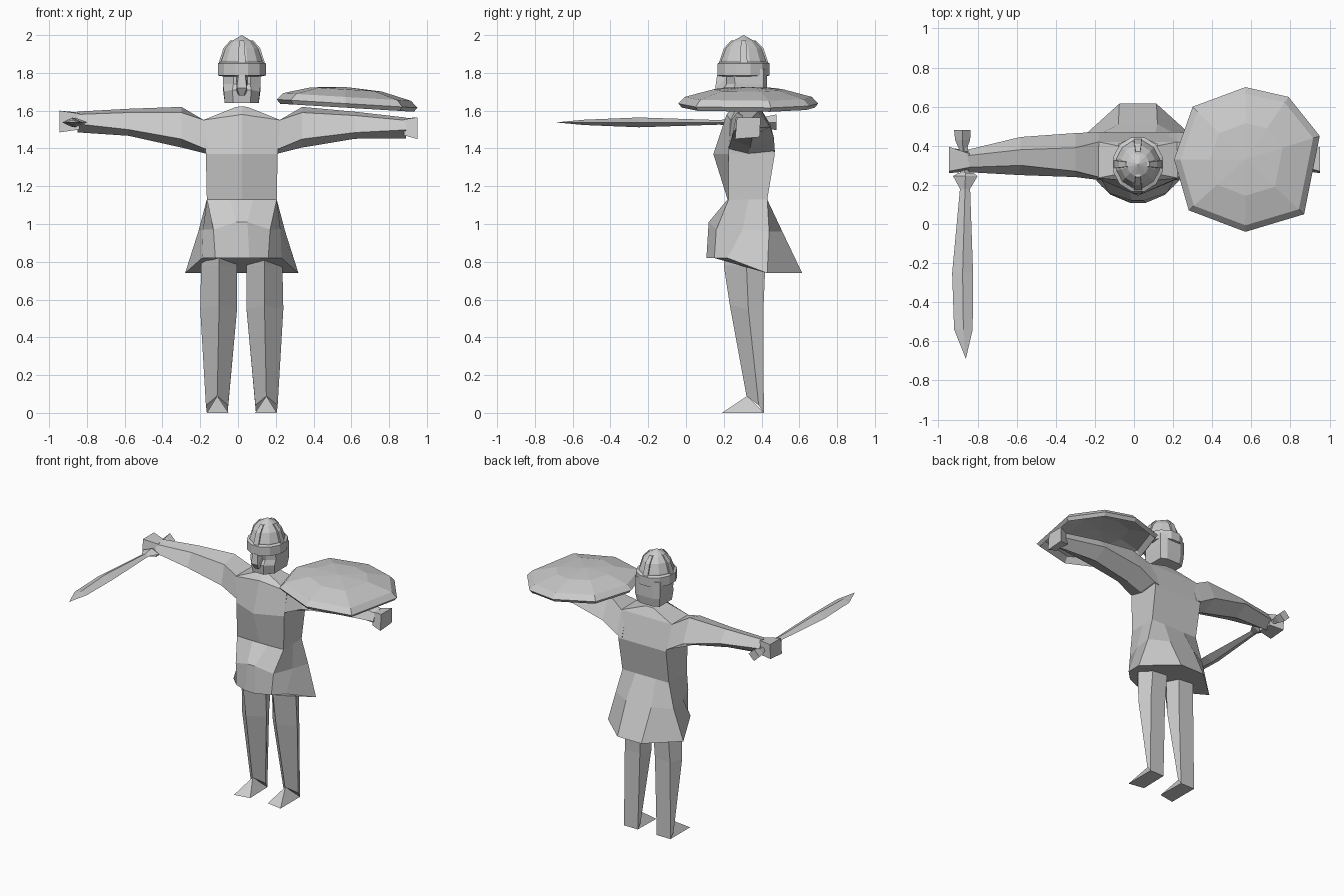
import bpy, bmesh, math
from mathutils import Vector

grey = bpy.data.materials.new("stone grey")
grey.diffuse_color = (0.6, 0.6, 0.6, 1)
CX, CY = 0.02, 0.305   # body axis


def finish(name, bm):
    bmesh.ops.recalc_face_normals(bm, faces=bm.faces)
    me = bpy.data.meshes.new(name)
    bm.to_mesh(me)
    bm.free()
    me.materials.append(grey)
    ob = bpy.data.objects.new(name, me)
    bpy.context.collection.objects.link(ob)
    return ob


def loft(name, rings, start=True, end=True):
    """Skin a list of equal rings; a one-point ring closes to a tip."""
    bm = bmesh.new()
    vs = [[bm.verts.new(p) for p in r] for r in rings]
    for a, b in zip(vs, vs[1:]):
        n = max(len(a), len(b))
        for i in range(n):
            j = (i + 1) % n
            if len(b) == 1:
                bm.faces.new((a[i], a[j], b[0]))
            elif len(a) == 1:
                bm.faces.new((a[0], b[j], b[i]))
            else:
                bm.faces.new((a[i], a[j], b[j], b[i]))
    if start and len(vs[0]) > 2:
        bm.faces.new(vs[0])
    if end and len(vs[-1]) > 2:
        bm.faces.new(vs[-1])
    return finish(name, bm)


def hull(name, pts):
    bm = bmesh.new()
    for p in pts:
        bm.verts.new(p)
    bmesh.ops.convex_hull(bm, input=bm.verts)
    return finish(name, bm)


def sym(half):
    """Mirror (half-width, y, z) points about the body axis into a closed ring."""
    right = [(CX + w, y, z) for w, y, z in half]
    left = [(CX - w, y, z) for w, y, z in reversed(half) if w > 0]
    return right + left


# torso: waist, chest, shoulders, neck base
loft("torso", [
    sym([(0, .22, 1.13), (.185, .225, 1.13), (.185, .43, 1.13)]),
    sym([(0, .145, 1.37), (.19, .225, 1.37), (.19, .47, 1.37)]),
    sym([(0, .215, 1.58), (.205, .235, 1.55), (.2, .42, 1.55)]),
    sym([(0, .25, 1.622), (.03, .27, 1.62), (.03, .385, 1.61)])])

# tunic skirt, longer and wider at the back
loft("skirt", [
    sym([(.06, .22, 1.13), (.185, .225, 1.13), (.185, .33, 1.13),
         (.185, .43, 1.13), (.08, .43, 1.13)]),
    sym([(.03, .12, 1.01), (.15, .16, .97), (.205, .30, .97),
         (.23, .44, .96), (.10, .51, .96)]),
    sym([(.04, .108, .82), (.14, .15, .82), (.21, .22, .82),
         (.30, .43, .74), (.095, .615, .74)])])

# legs: ridge in front, flat behind, wedge feet
for side, s in (("left", 1), ("right", -1)):
    def leg(w, y, z):
        return (CX + s * w, y, z)
    loft(side + "_leg", [
        [leg(.12, .20, .92), leg(.025, .32, .92), leg(.05, .42, .92),
         leg(.17, .42, .92), leg(.21, .32, .92)],
        [leg(.12, .20, .78), leg(.025, .32, .78), leg(.05, .42, .78),
         leg(.17, .42, .78), leg(.215, .32, .78)],
        [leg(.12, .232, .57), leg(.025, .33, .55), leg(.06, .41, .55),
         leg(.18, .41, .55), leg(.22, .33, .55)],
        [leg(.13, .32, .09), leg(.072, .385, .04), leg(.075, .412, 0),
         leg(.185, .412, 0), leg(.19, .385, .04)]])
    hull(side + "_foot", [
        leg(.185, .19, 0), leg(.07, .21, 0), leg(.075, .412, 0),
        leg(.185, .412, 0), leg(.13, .325, .09)])

# arms: the left one sinks slightly toward the hand
for side, s, drop in (("left", 1, .035), ("right", -1, 0)):
    def arm(w, pts):
        return [(CX + s * w, y, z - drop * max(0, w - .33) / .6) for y, z in pts]
    loft(side + "_arm", [
        arm(.16, [(.225, 1.40), (.24, 1.54), (.42, 1.54), (.47, 1.38), (.33, 1.37)]),
        arm(.20, [(.225, 1.40), (.24, 1.55), (.42, 1.55), (.47, 1.39), (.33, 1.375)]),
        arm(.32, [(.24, 1.45), (.27, 1.59), (.39, 1.62), (.465, 1.46), (.34, 1.405)]),
        arm(.60, [(.25, 1.50), (.30, 1.59), (.38, 1.61), (.445, 1.53), (.35, 1.467)]),
        arm(.87, [(.265, 1.53), (.29, 1.58), (.35, 1.595), (.38, 1.54), (.33, 1.485)])],
        )
    loft(side + "_hand", [
        arm(.86, [(.27, 1.50), (.29, 1.585), (.36, 1.59), (.375, 1.50)]),
        arm(.965 - drop, [(.26, 1.485), (.27, 1.60), (.395, 1.60), (.39, 1.495)])])

# head with a tapered, bearded jaw
loft("head", [
    sym([(.045, .20, 1.64), (.09, .26, 1.64), (.09, .40, 1.64), (.05, .42, 1.64)]),
    sym([(.05, .19, 1.71), (.095, .25, 1.70), (.098, .41, 1.70), (.055, .43, 1.70)]),
    sym([(.045, .215, 1.74), (.10, .26, 1.74), (.10, .41, 1.74), (.055, .43, 1.74)]),
    sym([(.045, .215, 1.82), (.10, .25, 1.82), (.10, .41, 1.82), (.055, .43, 1.82)])])
hull("nose_guard", [(CX + x, y, z) for x, y, z in (
    (-.018, .165, 1.79), (.018, .165, 1.79), (-.026, .155, 1.72), (.026, .155, 1.72),
    (-.012, .18, 1.68), (.012, .18, 1.68), (-.03, .23, 1.79), (.03, .23, 1.79),
    (-.03, .23, 1.69), (.03, .23, 1.69))])


# helmet: brow band, dome and four ribs
def circle(r, z, n=12):
    return [(CX + r * .92 * math.sin(2 * math.pi * (i + .5) / n),
             CY - r * math.cos(2 * math.pi * (i + .5) / n), z) for i in range(n)]


loft("helmet_band", [circle(.118, 1.782), circle(.143, 1.786),
                     circle(.143, 1.85), circle(.125, 1.858)])
loft("helmet_dome", [circle(.125, 1.84), circle(.122, 1.865), circle(.097, 1.93),
                     circle(.062, 1.967), [(CX, CY, 2.0)]], start=False)
for k in range(4):
    a = k * math.pi / 2
    out = Vector((math.sin(a) * .93, -math.cos(a), 0))
    across = Vector((math.cos(a), math.sin(a), 0))
    rings = []
    for r, z, w in ((.132, 1.85, .02), (.105, 1.93, .017), (.065, 1.972, .012)):
        base = Vector((CX, CY, z))
        rings.append([base + out * rr + across * ww for rr, ww in
                      ((r, -w), (r, w), (r - .025, w), (r - .025, -w))])
    loft("helmet_rib", rings)

# domed shield, tilted, floating over the left arm
rim = [(.57, .70), (.79, .65), (.95, .45), (.87, .05),
       (.57, -.04), (.28, .07), (.205, .33), (.30, .60)]
SX, SY = .57, .33


def shield_ring(scale, lift):
    pts = [(SX + (x - SX) * scale, SY + (y - SY) * scale) for x, y in rim]
    return [(x, y, 1.66 - .06 * (x - .2) + lift) for x, y in pts]


shield = loft("shield", [
    shield_ring(.95, -.022), shield_ring(1, 0), shield_ring(.91, .035),
    shield_ring(.5, .075), [(SX, SY, 1.725)]], start=False)
loft("shield_inside", [shield_ring(.95, -.022), shield_ring(.88, .02),
                       shield_ring(.5, .058), [(SX, SY, 1.71)]], start=False)


# sword: diamond sections (y, left x, right x, half thickness)
def diamond(y, x0, x1, t):
    m = (x0 + x1) / 2
    return [(x0, y, 1.538), (m, y, 1.538 + t), (x1, y, 1.538), (m, y, 1.538 - t)]


loft("sword_blade", [
    [(-.86, -.69, 1.538)], diamond(-.54, -.92, -.825, .014),
    diamond(-.25, -.93, -.823, .026), diamond(.18, -.89, -.838, .012)])
loft("sword_guard", [diamond(.18, -.89, -.838, .012),
                     diamond(.245, -.925, -.80, .025), diamond(.26, -.90, -.82, .02)])
loft("sword_grip", [diamond(.25, -.89, -.84, .016), diamond(.39, -.89, -.85, .016)])
loft("sword_pommel", [diamond(.37, -.89, -.86, .014), diamond(.43, -.915, -.838, .032),
                      diamond(.48, -.92, -.835, .042)])
